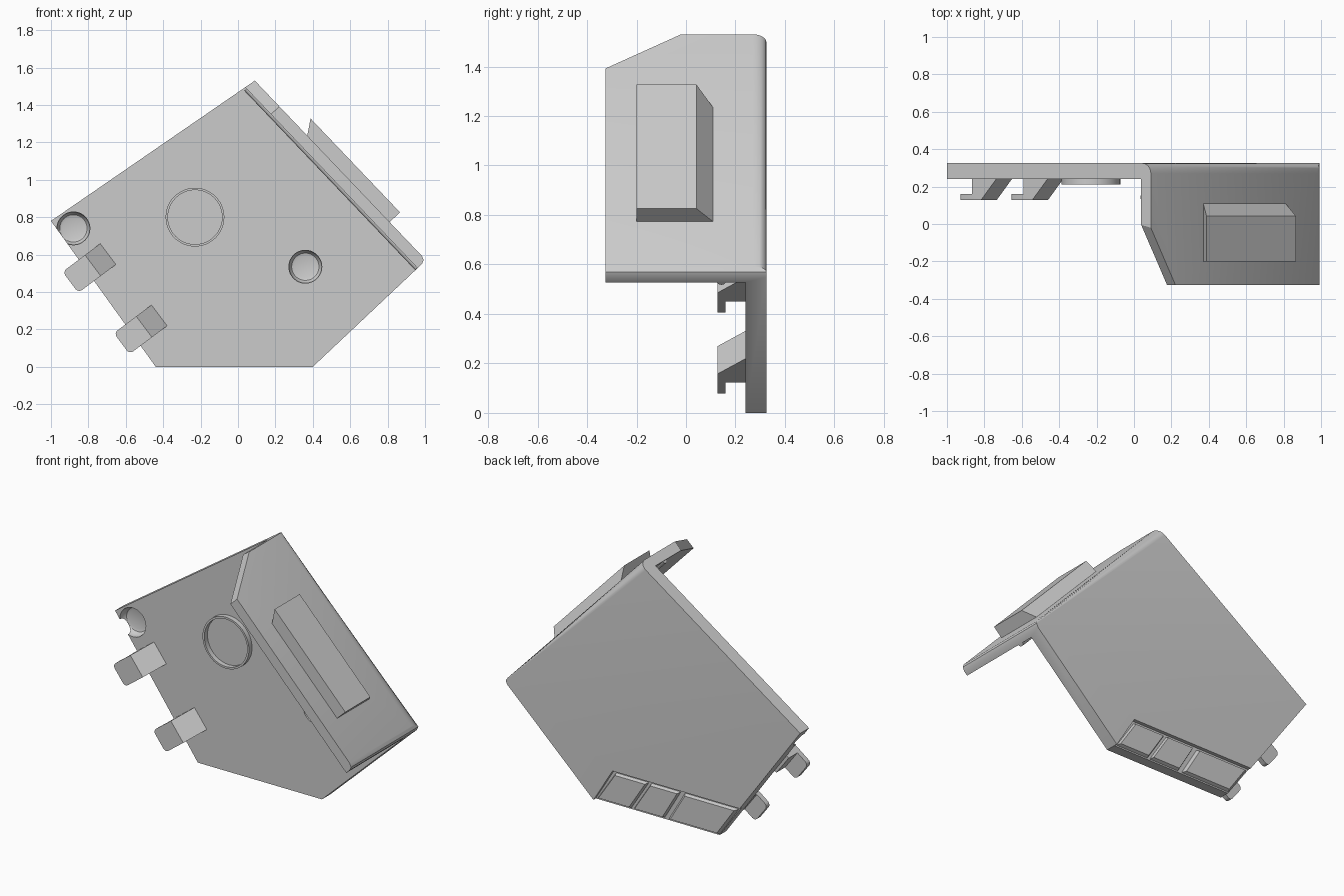
import bpy, bmesh, math
from mathutils import Vector

cube = bpy.data.objects.get("Cube")
if cube:
    bpy.data.objects.remove(cube, do_unlink=True)

grey = bpy.data.materials.new("plain grey")
grey.use_nodes = True
grey.diffuse_color = (0.6, 0.6, 0.6, 1)
grey.node_tree.nodes["Principled BSDF"].inputs["Base Color"].default_value = (0.6, 0.6, 0.6, 1)

X, Y, Z = Vector((1, 0, 0)), Vector((0, 1, 0)), Vector((0, 0, 1))
O = Vector((0, 0, 0))
FRONT, FACE, BACK = -0.325, 0.24, 0.325
P, Q = Vector((0.09, 0, 1.53)), Vector((1.005, 0, 0.57))   # ends of the flange
D = (Q - P).normalized()                                   # along the flange
N = Vector((-D.z, 0, D.x))                                 # out of the flange
LENGTH = (Q - P).length


def finish(name, bm):
    bmesh.ops.recalc_face_normals(bm, faces=bm.faces)
    me = bpy.data.meshes.new(name)
    bm.to_mesh(me)
    bm.free()
    me.materials.append(grey)
    ob = bpy.data.objects.new(name, me)
    bpy.context.collection.objects.link(ob)
    return ob


def prism_mesh(pts, origin, u, v, sweep, taper=1.0):
    """Flat outline in the u-v plane, swept along a vector."""
    bm = bmesh.new()
    mid = [sum(c) / len(pts) for c in zip(*pts)]
    low = [bm.verts.new(origin + u * a + v * b) for a, b in pts]
    high = [bm.verts.new(origin + sweep + u * (mid[0] + (a - mid[0]) * taper)
                         + v * (mid[1] + (b - mid[1]) * taper)) for a, b in pts]
    n = len(pts)
    bm.faces.new(low)
    bm.faces.new(high[::-1])
    for i in range(n):
        bm.faces.new((low[i], high[i], high[(i + 1) % n], low[(i + 1) % n]))
    return bm


def prism(name, *args, **kw):
    return finish(name, prism_mesh(*args, **kw))


def lathe(name, profile, x, z, closed=False, steps=48):
    """Radius and y pairs turned around an axis along y."""
    bm = bmesh.new()
    vs = [bm.verts.new((x + r, y, z)) for r, y in profile]
    es = [bm.edges.new(e) for e in zip(vs, vs[1:])]
    if closed:
        es.append(bm.edges.new((vs[-1], vs[0])))
    bmesh.ops.spin(bm, geom=vs + es, cent=(x, 0, z), axis=Y, angle=math.tau, steps=steps)
    bmesh.ops.remove_doubles(bm, verts=bm.verts, dist=1e-4)
    return finish(name, bm)


def cut(ob, cutters):
    for c in cutters:
        c.hide_render = True
        m = ob.modifiers.new(c.name, 'BOOLEAN')
        m.operation, m.solver, m.object = 'DIFFERENCE', 'EXACT', c
    dg = bpy.context.evaluated_depsgraph_get()
    dg.update()
    me = bpy.data.meshes.new_from_object(ob.evaluated_get(dg))
    ob.modifiers.clear()
    ob.data = me
    for c in cutters:
        bpy.data.objects.remove(c, do_unlink=True)


def soften(ob):
    ob.data.shade_smooth()
    ob.data.set_sharp_from_angle(angle=math.radians(32))


# Bracket: full outline block with a rounded back edge, hollowed to an L section
E = -N
corner = [Q - D * 0.03, Q + (E - D) * 0.009, Q + E * 0.03]
outline = [(-1, 0.78), (P.x, P.z)] + [(c.x, c.z) for c in corner] + [(0.40, 0), (-0.44, 0)]
bm = prism_mesh(outline, Y * FRONT, X, Z, Y * (BACK - FRONT))
ends = (P + Y * BACK, corner[0] + Y * BACK)
edge = [e for e in bm.edges if all(min((v.co - p).length for p in ends) < 1e-4 for v in e.verts)]
bmesh.ops.bevel(bm, geom=edge, offset=0.055, segments=6, profile=0.5, affect='EDGES')
bracket = finish("bracket", bm)

hollow = prism("hollow_cutter", [(-0.5, -0.062), (2, -0.062), (2, -2.5), (-0.5, -2.5)],
               P + Y * -1, D, N, Y * (FACE + 1))
chamfer = prism("chamfer_cutter", [(0.22, -0.373), (-0.06, 0.076), (-0.06, -0.373)],
                P - N * 0.3, D, Y, N * 0.6)
recess = prism("recess_cutter", [(0.41, -0.02), (0.27, 0.21), (-0.9, 0.21), (-0.9, -0.02)],
               Y * (BACK - 0.022), X, Z, Y * 0.1)
dimples = [lathe("dimple_cutter", [(0, FACE - 0.03), (0.088, FACE - 0.03), (0.088, FACE + 0.015),
                                   (0.083, FACE + 0.032), (0.073, FACE + 0.045),
                                   (0.058, FACE + 0.05), (0, FACE + 0.05)], x, z)
           for x, z in ((-0.88, 0.74), (0.36, 0.535))]
cut(bracket, [hollow, chamfer, recess] + dimples)
soften(bracket)

# Raised pads in the recess on the back
pads = [(0.385, 0.155, 0.035, 0.26), (0.14, -0.07, -0.18, 0.02), (-0.095, -0.445, -0.575, -0.205)]
for i, (a, b, c, d) in enumerate(pads):
    prism("back_pad_%d" % (i + 1), [(a, 0.008), (b, 0.008), (c, 0.195), (d, 0.195)],
          Y * (BACK - 0.025), X, Z, Y * 0.022, taper=0.9)

# Bead along the inner side of the flange
bead = [(-0.06 + 0.018 * math.cos(t * math.tau / 16), 0.143 + 0.018 * math.sin(t * math.tau / 16))
        for t in range(16)]
soften(prism("flange_bead", bead, P + D * 0.0, N, Y, D * (LENGTH - 0.002)))

# Wedge block on the outer side of the flange
bm = bmesh.new()
base = [(0.41, -0.2), (1.045, -0.2), (1.045, 0.113), (0.41, 0.113)]
top = [(0.352, -0.2), (1.045, -0.2), (1.045, 0.042), (0.352, 0.042)]
low = [bm.verts.new(P + D * a + Y * b - N * 0.005) for a, b in base]
high = [bm.verts.new(P + D * a + Y * b + N * 0.076) for a, b in top]
bm.faces.new(low)
bm.faces.new(high)
for i in range(4):
    j = (i + 1) % 4
    bm.faces.new((low[i], low[j], high[j], high[i]))
finish("flange_block", bm)

# Thin raised ring on the front of the plate
soften(lathe("plate_ring", [(0.157, FACE + 0.005), (0.157, FACE - 0.03),
                            (0.145, FACE - 0.03), (0.145, FACE + 0.005)],
             -0.23, 0.80, closed=True))

# Hooked clips on the lower left edge
U = Vector((0.80, 0, 0.60)).normalized()
T = Vector((U.z, 0, -U.x))
hook = [(0, FACE + 0.004), (-0.105, 0.128), (-0.255, 0.128),
        (-0.255, 0.16), (-0.165, 0.16), (-0.165, FACE + 0.004)]
for name, x, z in (("upper_clip", -0.692, 0.605), ("lower_clip", -0.418, 0.277)):
    bm = prism_mesh(hook, Vector((x, 0, z)) - T * 0.07, U, Y, T * 0.14)
    tip = Vector((x, 0, z)) - U * 0.255
    edges = [e for e in bm.edges
             if all(abs((v.co - tip).dot(U)) < 1e-4 for v in e.verts)
             and abs(e.verts[0].co.y - e.verts[1].co.y) > 0.01]
    bmesh.ops.bevel(bm, geom=edges, offset=0.025, segments=4, profile=0.5, affect='EDGES')
    soften(finish(name, bm))
